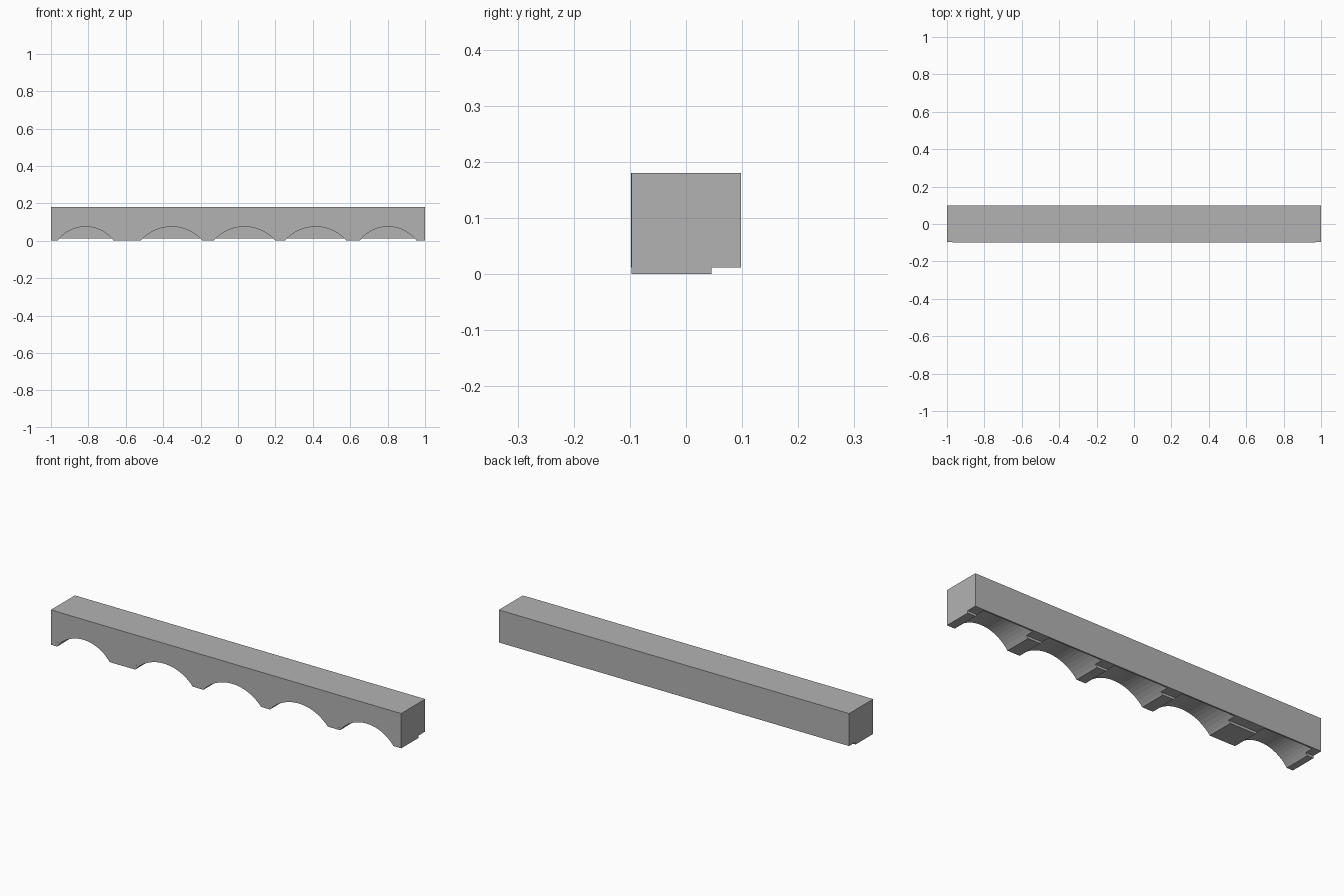
import bpy
import bmesh

old = bpy.data.objects.get("Cube")
if old:
    bpy.data.objects.remove(old, do_unlink=True)

HEIGHT, DEPTH = 0.18, 0.098
STEP_Y, STEP_Z = 0.045, 0.012      # raised rear underside
ARCH_TOP, BACK_WALL = 0.075, 0.09
# Each arch: left and right springing points
ARCHES = [(-0.965, -0.665), (-0.52, -0.19), (-0.13, 0.2), (0.25, 0.58), (0.65, 0.955)]

stone = bpy.data.materials.new("grey stone")
stone.use_nodes = True
grey = (0.45, 0.45, 0.45, 1)
stone.diffuse_color = grey
stone.node_tree.nodes["Principled BSDF"].inputs["Base Color"].default_value = grey


def prism(name, profile, x0, x1):
    """Extrude a (y, z) side profile along x."""
    bm = bmesh.new()
    face = bm.faces.new([bm.verts.new((x0, y, z)) for y, z in profile])
    grown = bmesh.ops.extrude_face_region(bm, geom=[face])["geom"]
    verts = [v for v in grown if isinstance(v, bmesh.types.BMVert)]
    bmesh.ops.translate(bm, verts=verts, vec=(x1 - x0, 0, 0))
    bmesh.ops.recalc_face_normals(bm, faces=bm.faces)
    mesh = bpy.data.meshes.new(name)
    bm.to_mesh(mesh)
    bm.free()
    mesh.materials.append(stone)
    obj = bpy.data.objects.new(name, mesh)
    bpy.context.collection.objects.link(obj)
    return obj


def cut_arches(obj, margin):
    """Cut the row of round arches from the front, leaving the back wall."""
    for left, right in ARCHES:
        half = (right - left) / 2
        radius = (half ** 2 + ARCH_TOP ** 2) / (2 * ARCH_TOP)
        y0, y1 = -0.2, BACK_WALL
        bpy.ops.mesh.primitive_cylinder_add(
            vertices=64, radius=radius + margin, depth=y1 - y0,
            location=((left + right) / 2, (y0 + y1) / 2, ARCH_TOP - radius),
            rotation=(1.570796, 0, 0))
        cutter = bpy.context.object
        cutter.name = "arch_cutter"
        cutter.hide_render = True
        cut = obj.modifiers.new("arch", 'BOOLEAN')
        cut.operation = 'DIFFERENCE'
        cut.solver = 'EXACT'
        cut.object = cutter
        bpy.context.view_layer.objects.active = obj
        bpy.ops.object.modifier_apply(modifier=cut.name)
        bpy.data.objects.remove(cutter, do_unlink=True)


# Main beam with a step under its rear edge
front = -DEPTH + 0.001
beam = prism("arched_beam", [(front, 0), (STEP_Y, 0), (STEP_Y, STEP_Z),
                             (DEPTH, STEP_Z), (DEPTH, HEIGHT), (front, HEIGHT)], -1, 1)
cut_arches(beam, 0)

# Thin facing sheet set in from the arch edges and ends
facing = prism("front_facing", [(-DEPTH, STEP_Z), (front, STEP_Z),
                                (front, HEIGHT), (-DEPTH, HEIGHT)], -0.97, 0.97)
cut_arches(facing, 0.012)
